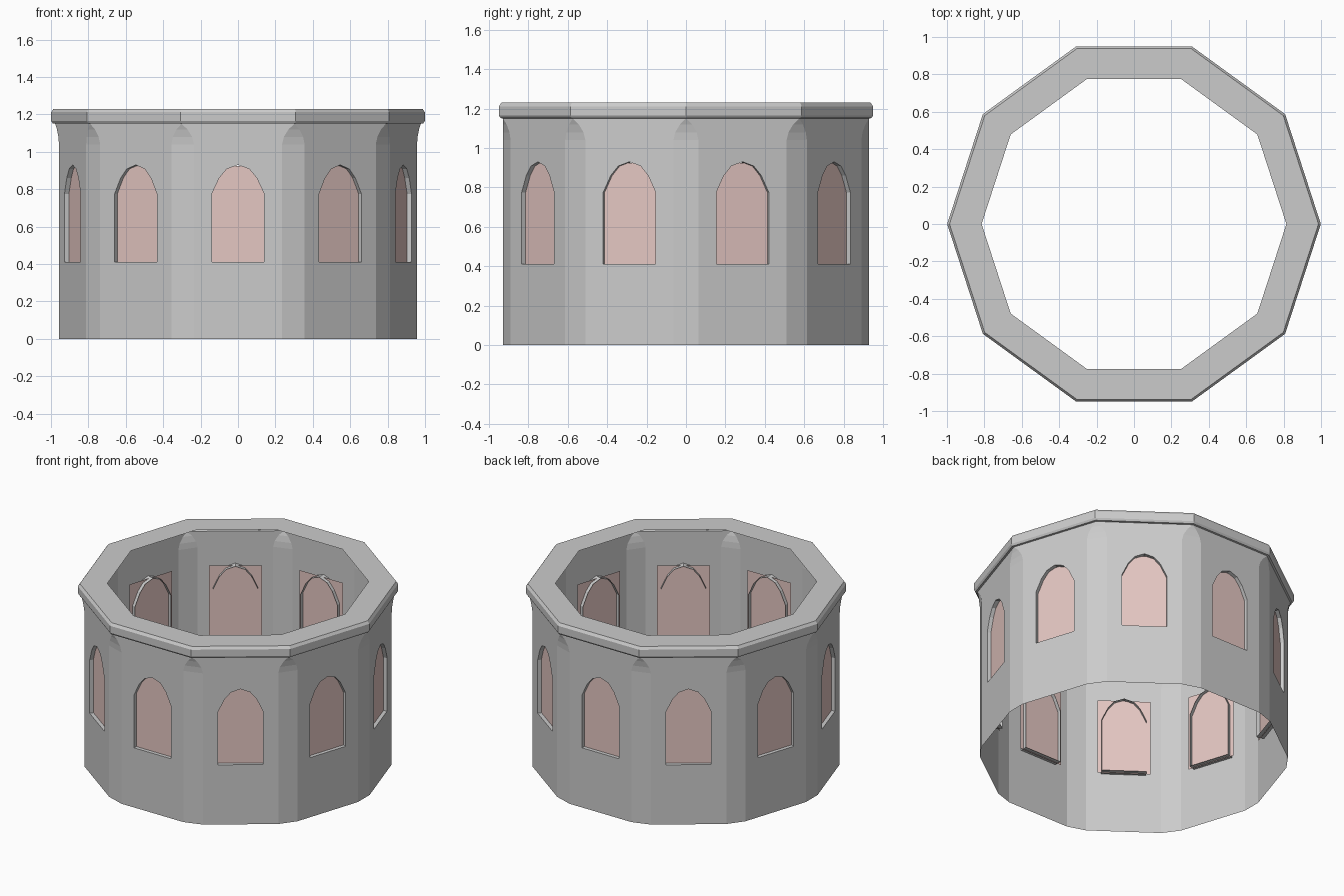
import bpy, bmesh
from math import sin, cos, tan, radians

if "Cube" in bpy.data.objects:
    bpy.data.objects.remove(bpy.data.objects["Cube"])

SIDES = 10
AP = 0.93                      # wall apothem
TAN = tan(radians(18))
CORNER = AP * TAN              # half length of a full wall side
REVEAL, PANE = 0.05, 0.025     # window depths
SILL, HALF = 0.41, 0.14
ARCH = [(-0.14, 0.775), (-0.10, 0.86), (-0.06, 0.908), (0, 0.93),
        (0.06, 0.908), (0.10, 0.86), (0.14, 0.775)]
# height and corner chamfer of the wall, flaring to sharp corners at the top
FLARE = [(1.04, 0.067), (1.08, 0.057), (1.12, 0.032), (1.15, 0.0)]


def pos(k, u, z, d=AP):
    """Point on side k: u along the side, z up, d from the axis."""
    a = radians(-90 + 36 * k)
    return (d * cos(a) - u * sin(a), d * sin(a) + u * cos(a), z)


def build(name, polys, color=None):
    bm = bmesh.new()
    for p in polys:
        bm.faces.new([bm.verts.new(c) for c in p])
    bmesh.ops.remove_doubles(bm, verts=bm.verts, dist=1e-5)
    me = bpy.data.meshes.new(name)
    bm.to_mesh(me)
    bm.free()
    ob = bpy.data.objects.new(name, me)
    bpy.context.collection.objects.link(ob)
    if color:
        mat = bpy.data.materials.new(name + "_colour")
        mat.diffuse_color = color
        mat.use_nodes = True
        mat.node_tree.nodes["Principled BSDF"].inputs["Base Color"].default_value = mat.diffuse_color
        me.materials.append(mat)
    return ob


wall, reveals, panes, cornice = [], [], [], []
top, c0 = FLARE[0]
h = CORNER - c0
rim = [(0.93, 1.15), (0.942, 1.152), (0.95, 1.165), (0.95, 1.212),
       (0.938, 1.23), (0.775, 1.23)]

for k in range(SIDES):
    # flat panel around the arched opening
    spring = ARCH[0][1]
    flat = [[(-h, 0), (h, 0), (h, SILL), (HALF, SILL), (-HALF, SILL), (-h, SILL)],
            [(-h, SILL), (-HALF, SILL), (-HALF, spring), (-HALF, top), (-h, top)],
            [(HALF, SILL), (h, SILL), (h, top), (HALF, top), (HALF, spring)]]
    for a, b in zip(ARCH, ARCH[1:]):
        flat.append([a, b, (b[0], top), (a[0], top)])
    # flared band above the panel
    for (z0, a), (z1, b) in zip(FLARE, FLARE[1:]):
        u0, u1 = CORNER - a, CORNER - b
        flat.append([(-u0, z0), (u0, z0), (u1, z1), (-u1, z1)])
    wall += [[pos(k, u, z) for u, z in f] for f in flat]

    # corner chamfer that closes to a point under the cornice
    n = k + 1
    for (z0, a), (z1, b) in zip([(0, c0)] + FLARE, FLARE):
        u0, u1 = CORNER - a, CORNER - b
        quad = [pos(k, u0, z0), pos(n, -u0, z0), pos(n, -u1, z1), pos(k, u1, z1)]
        wall.append(quad if b > 0 else quad[:3])

    # window reveal running inward
    loop = [(-HALF, SILL)] + ARCH + [(HALF, SILL)]
    for a, b in zip(loop, loop[1:] + loop[:1]):
        reveals.append([pos(k, *a), pos(k, *a, AP - REVEAL),
                        pos(k, *b, AP - REVEAL), pos(k, *b)])

    # rectangular pane behind the opening
    panes.append([pos(k, u, z, AP - PANE) for u, z in
                  [(-0.165, 0.405), (0.165, 0.405), (0.165, 0.925), (-0.165, 0.925)]])

    # moulded rim and flat top ring
    for (d0, z0), (d1, z1) in zip(rim, rim[1:]):
        cornice.append([pos(k, -d0 * TAN, z0, d0), pos(k, d0 * TAN, z0, d0),
                        pos(k, d1 * TAN, z1, d1), pos(k, -d1 * TAN, z1, d1)])

build("tower_wall", wall)
build("window_reveals", reveals)
build("window_panes", panes, (0.78, 0.57, 0.54, 1))
build("top_cornice", cornice)
